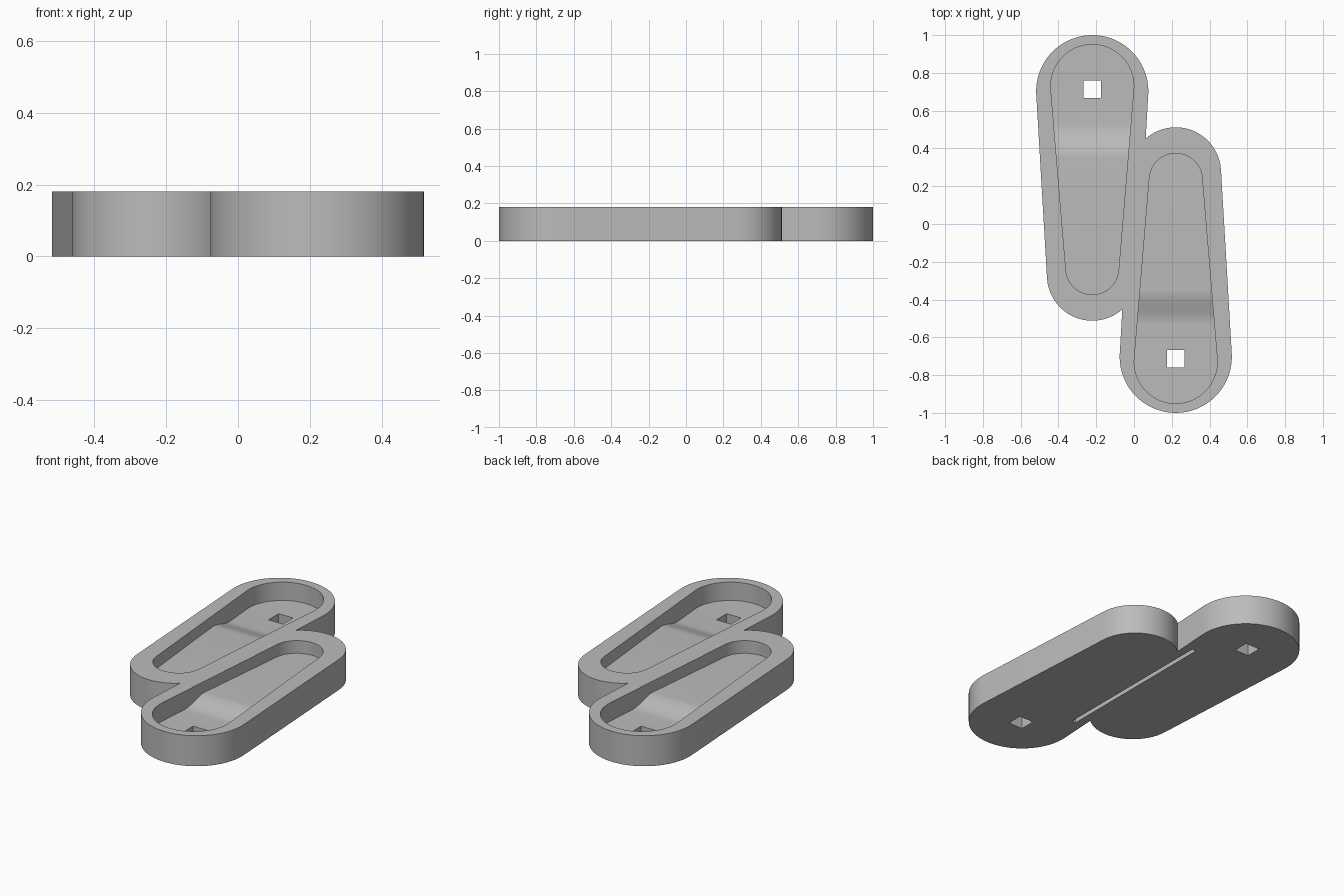
import bpy, bmesh, math
from mathutils import Matrix

cube = bpy.data.objects.get("Cube")
if cube:
    bpy.data.objects.remove(cube, do_unlink=True)

HEIGHT = 0.18
AXIS_X = -0.221
HALF_TURN = Matrix.Rotation(math.pi, 4, 'Z')

grey = bpy.data.materials.new("plain grey")
grey.use_nodes = True
colour = (0.5, 0.5, 0.5, 1)
grey.diffuse_color = colour
grey.node_tree.nodes["Principled BSDF"].inputs["Base Color"].default_value = colour


def prism(name, points, direction):
    """Closed solid: a flat outline pushed along a direction."""
    bm = bmesh.new()
    face = bm.faces.new([bm.verts.new(p) for p in points])
    moved = bmesh.ops.extrude_face_region(bm, geom=[face])["geom"]
    bmesh.ops.translate(bm, vec=direction,
                        verts=[v for v in moved if isinstance(v, bmesh.types.BMVert)])
    bmesh.ops.recalc_face_normals(bm, faces=bm.faces)
    mesh = bpy.data.meshes.new(name)
    bm.to_mesh(mesh)
    bm.free()
    mesh.materials.append(grey)
    obj = bpy.data.objects.new(name, mesh)
    bpy.context.collection.objects.link(obj)
    return obj


def box(name, x, y, z0, z1, width, length):
    w, l = width / 2, length / 2
    corners = [(x - w, y - l, z0), (x + w, y - l, z0), (x + w, y + l, z0), (x - w, y + l, z0)]
    return prism(name, corners, (0, 0, z1 - z0))


def tapered_slot(y_big, r_big, y_small, r_small, z, steps=40):
    """Outline of two unequal round ends joined by tangent sides."""
    tilt = math.asin((r_big - r_small) / (y_big - y_small))
    points = []
    for cy, r, start, sweep in ((y_big, r_big, -tilt, math.pi + 2 * tilt),
                                (y_small, r_small, math.pi + tilt, math.pi - 2 * tilt)):
        for i in range(steps + 1):
            a = start + sweep * i / steps
            points.append((AXIS_X + r * math.cos(a), cy + r * math.sin(a), z))
    return points


def combine(target, tool, operation):
    mod = target.modifiers.new("combine", 'BOOLEAN')
    mod.operation, mod.object, mod.solver = operation, tool, 'EXACT'
    bpy.context.view_layer.objects.active = target
    bpy.ops.object.modifier_apply(modifier=mod.name)
    bpy.data.objects.remove(tool, do_unlink=True)


def both_ways(target, make, operation):
    """Use a tool as built and again after a half turn."""
    for turn in (Matrix.Identity(4), HALF_TURN):
        tool = make()
        tool.data.transform(turn)
        combine(target, tool, operation)


def floor_height(y):
    """Low floor at the wide end, eased ramp, gentle fall to the narrow end."""
    if y > 0.35:
        t = min(1, (0.53 - y) / 0.18) if y < 0.53 else 0
        return 0.072 + 0.043 * t * t * (3 - 2 * t)
    return 0.115 - 0.01 * (0.35 - y) / 0.72


def tray_body():
    return prism("tray_body", tapered_slot(0.703, 0.297, -0.272, 0.24, 0), (0, 0, HEIGHT))


def pocket():
    cutter = prism("pocket", tapered_slot(0.73, 0.22, -0.234, 0.14, 0.01), (0, 0, 0.4))
    ys = [1.1, 0.53] + [0.53 - 0.18 * i / 12 for i in range(1, 13)] + [-0.6]
    profile = [(-1, y, floor_height(y)) for y in ys] + [(-1, -0.6, 0.3), (-1, 1.1, 0.3)]
    combine(cutter, prism("floor_profile", profile, (2, 0, 0)), 'INTERSECT')
    return cutter


def square_hole():
    return box("square_hole", AXIS_X, 0.714, -0.1, 0.3, 0.094, 0.094)


# Two joined trays, pockets with a stepped floor, and a square hole in each
tray = tray_body()
second = tray_body()
second.data.transform(HALF_TURN)
combine(tray, second, 'UNION')
both_ways(tray, pocket, 'DIFFERENCE')
both_ways(tray, square_hole, 'DIFFERENCE')

# Narrow groove under the shared wall
combine(tray, box("groove", 0, 0, -0.1, 0.06, 0.026, 1.04), 'DIFFERENCE')

tray.name = "double_tray"
bpy.ops.object.select_all(action='DESELECT')
tray.select_set(True)
bpy.context.view_layer.objects.active = tray
bpy.ops.object.shade_smooth_by_angle(angle=math.radians(30))
